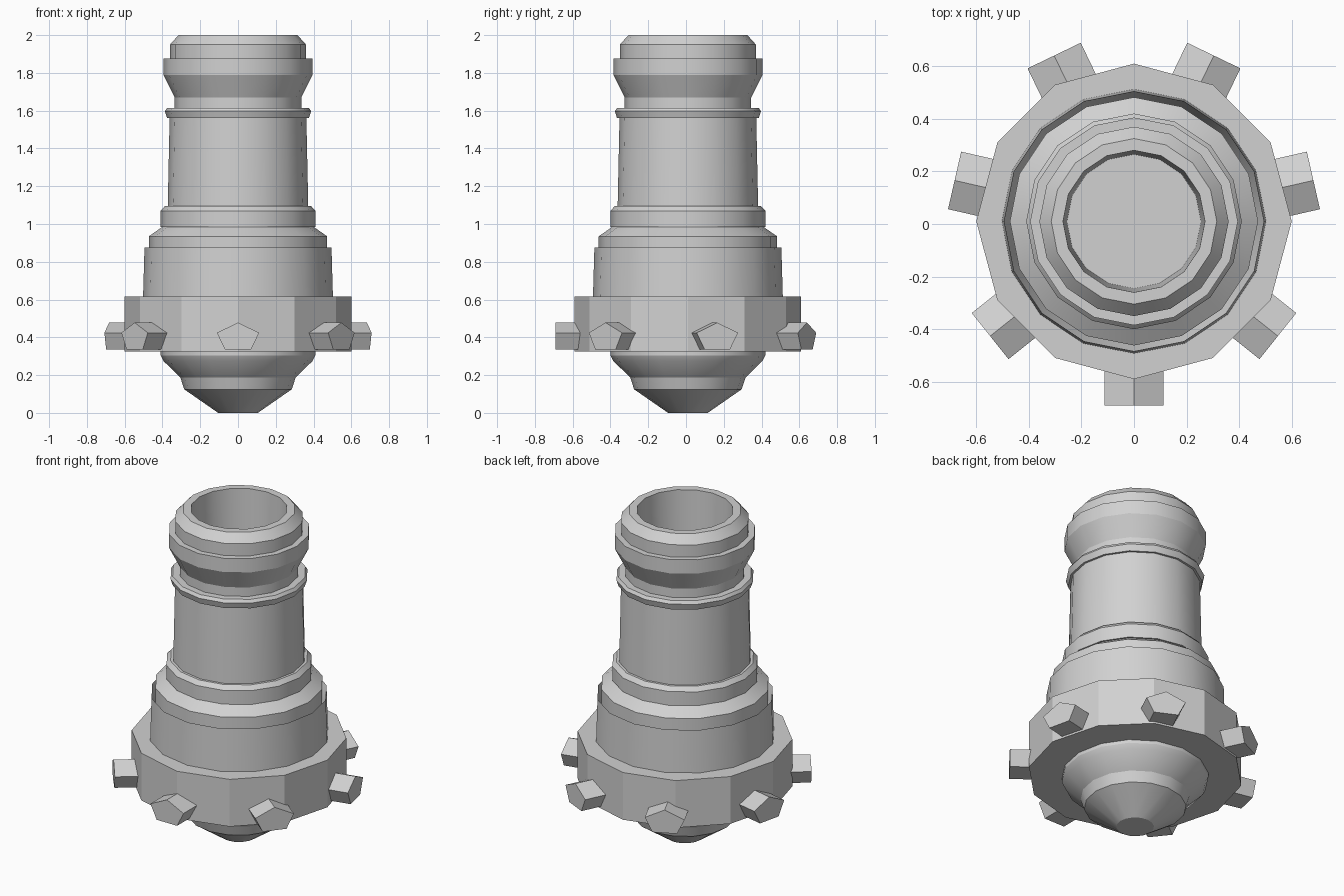
import bpy, bmesh, math
from mathutils import Matrix

if "Cube" in bpy.data.objects:
    bpy.data.objects.remove(bpy.data.objects["Cube"], do_unlink=True)

CENTRE_Y = 0.01

grey = bpy.data.materials.new("light grey")
grey.use_nodes = True
colour = (0.64, 0.64, 0.64, 1)
grey.diffuse_color = colour
grey.node_tree.nodes["Principled BSDF"].inputs["Base Color"].default_value = colour


def add_object(name, bm):
    bmesh.ops.recalc_face_normals(bm, faces=bm.faces)
    mesh = bpy.data.meshes.new(name)
    bm.to_mesh(mesh)
    bm.free()
    mesh.materials.append(grey)
    obj = bpy.data.objects.new(name, mesh)
    obj.location.y = CENTRE_Y
    bpy.context.collection.objects.link(obj)
    return obj


def lathe(name, profile, sides, smooth=True):
    """Turn (radius, height) points round z and cap both ends."""
    bm = bmesh.new()
    rings = []
    for r, z in profile:
        angles = [math.tau * i / sides for i in range(sides)]
        rings.append([bm.verts.new((r * math.cos(a), r * math.sin(a), z)) for a in angles])
    for low, high in zip(rings, rings[1:]):
        for i in range(sides):
            j = (i + 1) % sides
            bm.faces.new((low[i], low[j], high[j], high[i]))
    bm.faces.new(rings[0])
    bm.faces.new(rings[-1])
    obj = add_object(name, bm)
    if smooth:
        bpy.ops.object.select_all(action='DESELECT')
        obj.select_set(True)
        bpy.context.view_layer.objects.active = obj
        bpy.ops.object.shade_smooth_by_angle(angle=math.radians(25))
    return obj


# Stepped nose under the collar
lathe("nose", [(0.105, 0), (0.285, 0.125), (0.305, 0.187), (0.395, 0.275),
               (0.41, 0.305), (0.41, 0.34)], 16)

# Wide twelve-sided collar
lathe("collar", [(0.60, 0.325), (0.60, 0.615)], 12, smooth=False)

# Lower housing with a groove inside its rim, then the stepped shoulder
lathe("housing", [(0.503, 0.60), (0.495, 0.875), (0.472, 0.81), (0.472, 0.935),
                  (0.40, 0.985), (0.41, 0.985), (0.41, 1.07), (0.387, 1.095),
                  (0.36, 1.095)], 16)

# Tube, bead, flared neck and open mouth
lathe("barrel", [(0.372, 1.09), (0.362, 1.56), (0.375, 1.56), (0.387, 1.597),
                 (0.375, 1.615), (0.335, 1.615), (0.335, 1.67), (0.395, 1.79),
                 (0.395, 1.875), (0.36, 1.875), (0.36, 1.95), (0.315, 2.0),
                 (0.27, 2.0), (0.255, 1.5)], 16)

# Seven flattened pentagonal studs round the collar
STUDS = 7
for k in range(STUDS):
    bm = bmesh.new()
    corners = [math.radians(90 + 72 * i) for i in range(5)]
    base = bm.faces.new([bm.verts.new((0.118 * math.cos(a), -0.52, 0.40 + 0.078 * math.sin(a)))
                         for a in corners])
    grown = bmesh.ops.extrude_face_region(bm, geom=[base], use_keep_orig=True)
    moved = [v for v in grown["geom"] if isinstance(v, bmesh.types.BMVert)]
    bmesh.ops.translate(bm, verts=moved, vec=(0, -0.18, 0))
    bmesh.ops.rotate(bm, verts=bm.verts, cent=(0, 0, 0),
                     matrix=Matrix.Rotation(math.tau * k / STUDS, 3, 'Z'))
    add_object(f"stud_{k + 1}", bm)
